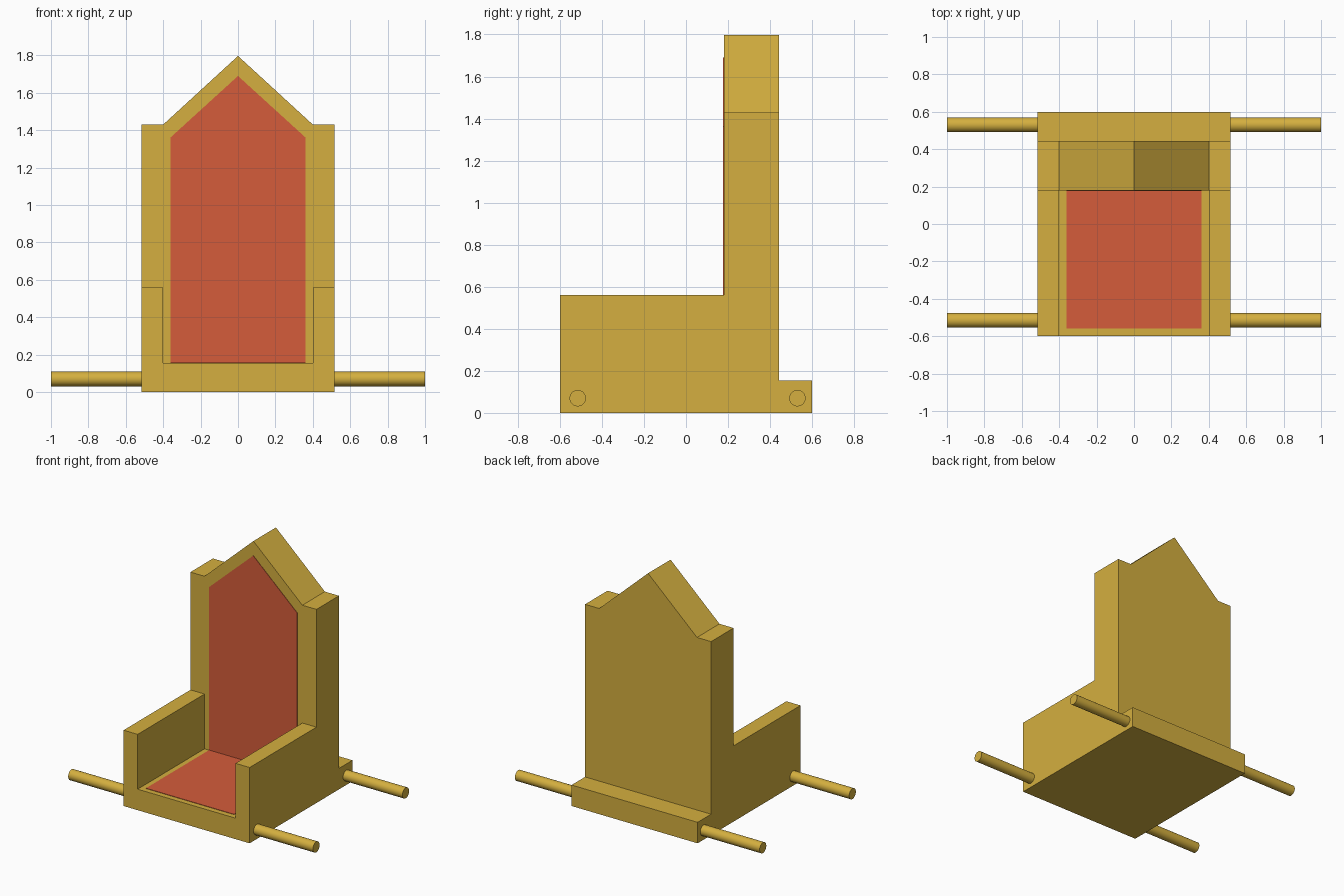
import bpy, bmesh, math
from mathutils import Vector

cube = bpy.data.objects.get("Cube")
if cube:
    bpy.data.objects.remove(cube, do_unlink=True)

HALF_W, INNER = 0.515, 0.4         # outer half width, half width between arms
FRONT, REAR = -0.6, 0.6
BACK_FRONT, BACK_REAR = 0.18, 0.443
SEAT, ARM, SHOULDER, PEAK = 0.155, 0.56, 1.43, 1.797
PAD = 0.36                         # half width of the red panels
THIN = 0.003


def material(name, color):
    m = bpy.data.materials.new(name)
    m.use_nodes = True
    m.diffuse_color = color
    m.node_tree.nodes["Principled BSDF"].inputs["Base Color"].default_value = color
    return m


gold = material("gold", (0.66, 0.43, 0.05, 1))
red = material("red_cushion", (0.66, 0.108, 0.043, 1))


def prism(name, outline, depth, mat):
    """Extrude a closed outline of 3D points along the depth vector."""
    bm = bmesh.new()
    face = bm.faces.new([bm.verts.new(p) for p in outline])
    ext = bmesh.ops.extrude_face_region(bm, geom=[face])
    moved = [v for v in ext["geom"] if isinstance(v, bmesh.types.BMVert)]
    bmesh.ops.translate(bm, verts=moved, vec=Vector(depth))
    bmesh.ops.recalc_face_normals(bm, faces=bm.faces)
    mesh = bpy.data.meshes.new(name)
    bm.to_mesh(mesh)
    bm.free()
    obj = bpy.data.objects.new(name, mesh)
    bpy.context.collection.objects.link(obj)
    mesh.materials.append(mat)
    return obj


def cut(target, cutter):
    """Subtract the cutter from the target and discard it."""
    mod = target.modifiers.new("cut", 'BOOLEAN')
    mod.operation, mod.solver, mod.object = 'DIFFERENCE', 'EXACT', cutter
    bpy.context.view_layer.objects.active = target
    bpy.ops.object.modifier_apply(modifier=mod.name)
    bpy.data.objects.remove(cutter, do_unlink=True)


# Throne body: side profile with arm, tall back and rear ledge
side = [(FRONT, 0), (REAR, 0), (REAR, SEAT), (BACK_REAR, SEAT),
        (BACK_REAR, PEAK), (BACK_FRONT, PEAK), (BACK_FRONT, ARM), (FRONT, ARM)]
body = prism("throne_body", [(-HALF_W, y, z) for y, z in side],
             (2 * HALF_W, 0, 0), gold)

# Hollow between the arms
hollow = [(-INNER, SEAT), (INNER, SEAT), (INNER, 1), (-INNER, 1)]
cut(body, prism("seat_cutter", [(x, -1, z) for x, z in hollow],
                (0, 1 + BACK_FRONT, 0), gold))

# Shoulders and sloping gable of the back
for s in (-1, 1):
    slope = [(0, PEAK), (s * INNER, SHOULDER), (s, SHOULDER), (s, 2), (0, 2)]
    cut(body, prism("gable_cutter", [(x, 0, z) for x, z in slope],
                    (0, 1, 0), gold))

# Red panels on seat and back
seat = [(-PAD, -0.56), (PAD, -0.56), (PAD, BACK_FRONT), (-PAD, BACK_FRONT)]
prism("seat_panel", [(x, y, SEAT) for x, y in seat], (0, 0, THIN), red)
back = [(-PAD, SEAT), (PAD, SEAT), (PAD, 1.362), (0, 1.69), (-PAD, 1.362)]
prism("back_panel", [(x, BACK_FRONT, z) for x, z in back], (0, -THIN, 0), red)

# Carrying poles, two per side
for s, side_name in ((1, "left"), (-1, "right")):
    for y, end in ((-0.515, "front"), (0.53, "rear")):
        bpy.ops.mesh.primitive_cylinder_add(
            vertices=32, radius=0.039, depth=1 - HALF_W,
            location=(s * (1 + HALF_W) / 2, y, 0.07),
            rotation=(0, math.pi / 2, 0))
        pole = bpy.context.object
        pole.name = f"{side_name}_{end}_pole"
        pole.data.materials.append(gold)
        bpy.ops.object.shade_smooth_by_angle(angle=math.radians(40))
